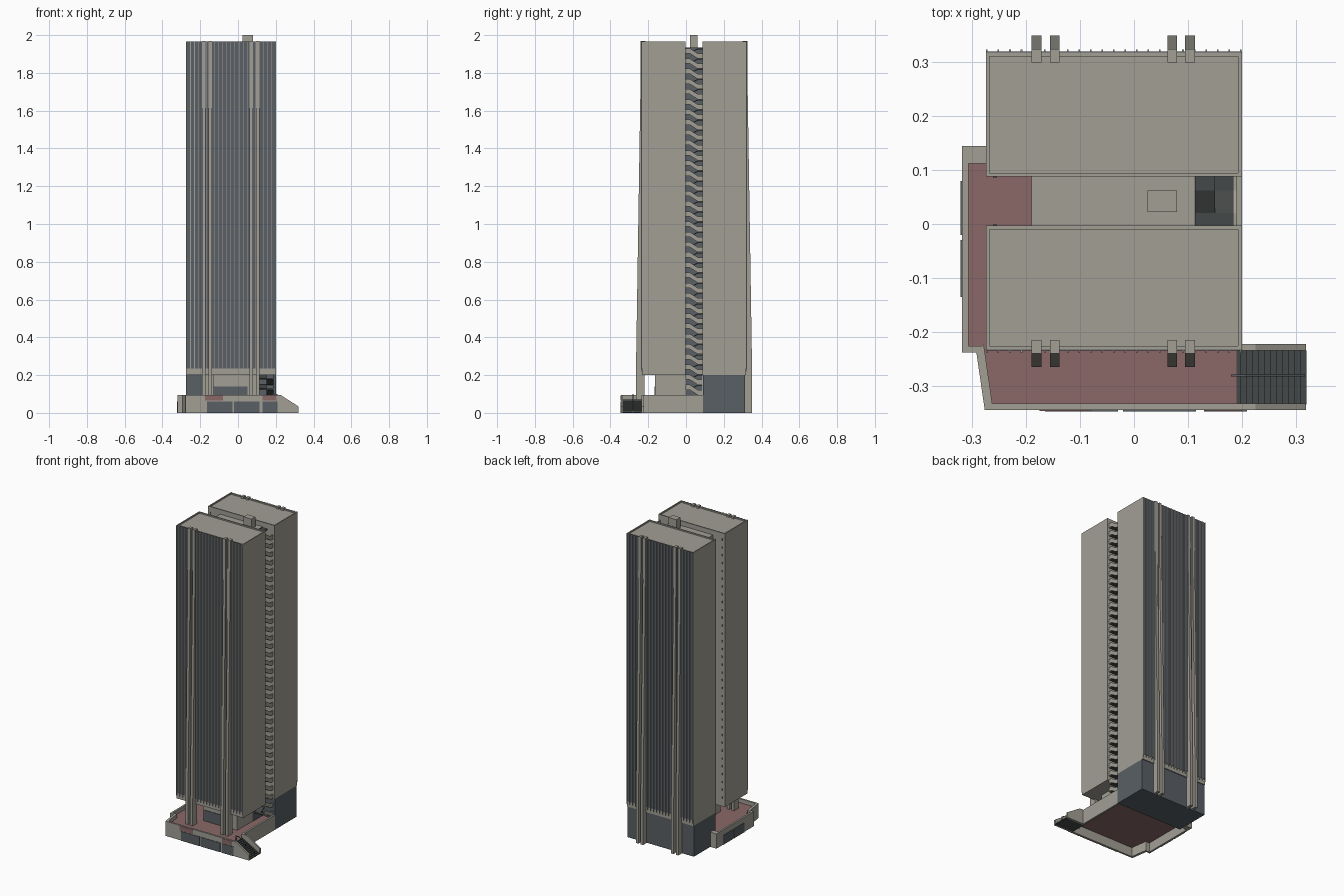
import bpy, bmesh
from mathutils import Vector

if "Cube" in bpy.data.objects:
    bpy.data.objects.remove(bpy.data.objects["Cube"], do_unlink=True)


def material(name, rgb):
    m = bpy.data.materials.new(name)
    m.use_nodes = True
    m.diffuse_color = (*rgb, 1)
    bsdf = m.node_tree.nodes["Principled BSDF"]
    bsdf.inputs["Base Color"].default_value = (*rgb, 1)
    bsdf.inputs["Roughness"].default_value = 0.8
    return m


CONCRETE = material("warm grey concrete", (0.36, 0.345, 0.30))
GLASS = material("dark blue grey glass", (0.10, 0.115, 0.13))
PAVING = material("dull red paving", (0.26, 0.14, 0.14))
SHADE = material("charcoal treads", (0.06, 0.065, 0.065))

MID_Y = 0.0425                      # plane between the two slabs
WEST, EAST = -0.275, 0.2            # slab ends
ROOF, SOFFIT, DECK, RAIL = 1.965, 0.2, 0.07, 0.095


class Part:
    """Collects boxes and prisms into one named object."""

    def __init__(self, name, mat):
        self.name, self.mat, self.bm = name, mat, bmesh.new()

    def prism(self, pts, axis, a, b):
        """Extrude a 2D outline along the axis from a to b."""
        def place(p, h):
            c = list(p)
            c.insert(axis, h)
            return self.bm.verts.new(c)
        face = self.bm.faces.new([place(p, a) for p in pts])
        ext = bmesh.ops.extrude_face_region(self.bm, geom=[face])
        move = [0, 0, 0]
        move[axis] = b - a
        bmesh.ops.translate(self.bm, vec=move, verts=[
            v for v in ext["geom"] if isinstance(v, bmesh.types.BMVert)])
        return self

    def box(self, x0, x1, y0, y1, z0, z1):
        return self.prism([(x0, y0), (x1, y0), (x1, y1), (x0, y1)], 2, z0, z1)

    def wall(self, p, q, t, z0, z1):
        """Straight wall from p to q, thickened to the left of its direction."""
        p, q = Vector(p), Vector(q)
        n = (q - p).orthogonal().normalized() * t
        return self.prism([p, q, q + n, p + n], 2, z0, z1)

    def done(self, mirror=False):
        if mirror:
            copy = bmesh.ops.duplicate(self.bm, geom=self.bm.faces[:])["geom"]
            for v in copy:
                if isinstance(v, bmesh.types.BMVert):
                    v.co.y = 2 * MID_Y - v.co.y
        bmesh.ops.recalc_face_normals(self.bm, faces=self.bm.faces[:])
        mesh = bpy.data.meshes.new(self.name)
        self.bm.to_mesh(mesh)
        self.bm.free()
        mesh.materials.append(self.mat)
        obj = bpy.data.objects.new(self.name, mesh)
        bpy.context.collection.objects.link(obj)


# Twin tower slabs with a shallow roof parapet
slabs = Part("tower_slabs", CONCRETE)
slabs.box(WEST, EAST, -0.233, -0.003, SOFFIT, ROOF - 0.008)
for y in (-0.233, -0.010):
    slabs.box(WEST, EAST, y, y + 0.007, ROOF - 0.008, ROOF)
for x in (WEST, EAST - 0.007):
    slabs.box(x, x + 0.007, -0.226, -0.010, ROOF - 0.008, ROOF)
slabs.done(mirror=True)

# Glazed outer facades and their thin fins
Part("facade_glass", GLASS).box(WEST, EAST, -0.235, -0.233, 0.235, ROOF).done(True)
fins = Part("facade_fins", CONCRETE)
count = 22
for i in range(count + 1):
    x = WEST + 0.002 + (EAST - WEST - 0.004) * i / count
    fins.box(x - 0.0015, x + 0.0015, -0.239, -0.235, 0.22, ROOF)
fins.done(True)

# Tapered piers in pairs
for name, foot, mirrored in (("front_piers", DECK, False), ("back_piers", 0, True)):
    piers = Part(name, CONCRETE)
    profile = [(-0.215, 1.97), (-0.24, 1.97), (-0.24, 1.8), (-0.265, 0.22),
               (-0.265, foot), (-0.22, foot)]
    if mirrored:
        profile = [(2 * MID_Y - y, z) for y, z in profile]
    for x in (-0.181, -0.147, 0.071, 0.104):
        piers.prism(profile, 0, x - 0.009, x + 0.009)
    piers.done()

# Service core, lobby and roof house
core = Part("service_core", CONCRETE)
core.box(-0.19, 0.112, -0.003, 0.088, DECK, 1.935)
core.box(0.025, 0.08, 0.022, 0.062, 1.935, 2.0)
core.done()
Part("lobby", CONCRETE).box(-0.13, 0.11, -0.165, -0.003, DECK, SOFFIT).done()
Part("lobby_window", GLASS).box(-0.13, 0.05, -0.168, -0.165, DECK, 0.14).done()

# Small windows on the inner slab walls, beside the open slot
slits = Part("slot_windows", SHADE)
floors = 34
for i in range(floors):
    z = 0.25 + i * (ROOF - 0.3) / (floors - 1)
    slits.box(-0.262, -0.254, -0.003, -0.001, z, z + 0.014)
slits.done(True)

# Open stair: solid balustrades outside, return flights inside
pitch = (1.93 - RAIL) / floors
rails = Part("stair_balustrades", CONCRETE)
treads = Part("stair_flights", SHADE)
for i in range(floors):
    lo = RAIL + i * pitch
    mid, hi = lo + pitch / 2, lo + pitch
    t = pitch * 0.5
    rails.prism([(-0.003, mid), (0.02, mid), (0.062, lo), (0.088, lo),
                 (0.088, lo + t), (0.062, lo + t), (0.02, mid + t),
                 (-0.003, mid + t)], 0, 0.184, 0.19)
    treads.prism([(-0.003, mid), (0.02, mid), (0.062, lo), (0.088, lo),
                  (0.088, lo + 0.006), (0.062, lo + 0.006),
                  (0.02, mid + 0.006), (-0.003, mid + 0.006)], 0, 0.15, 0.184)
    treads.prism([(-0.003, mid), (0.02, mid), (0.062, hi - 0.006), (0.088, hi - 0.006),
                  (0.088, hi), (0.062, hi), (0.02, mid + 0.006),
                  (-0.003, mid + 0.006)], 0, 0.112, 0.15)
rails.done()
treads.done()
Part("stair_back_wall", GLASS).box(0.112, 0.114, -0.003, 0.088, DECK, 1.935).done()

# Glazed base of the back slab
Part("back_base", GLASS).box(WEST, EAST, 0.09, 0.312, 0, SOFFIT).done()

# Podium deck and enclosing walls
outline = [(EAST, 0.09), (EAST, -0.225), (0.22, -0.345), (-0.277, -0.345),
           (-0.293, -0.235), (-0.319, -0.235), (-0.319, 0.145), (WEST, 0.145)]
deck = [(EAST - 0.01, 0.09), (EAST - 0.01, -0.34), (-0.27, -0.34), (-0.285, -0.23),
        (-0.31, -0.23), (-0.31, 0.14), (WEST, 0.14), (WEST, 0.09)]
Part("podium_deck", PAVING).prism(deck, 2, DECK - 0.01, DECK).done()

podium = Part("podium_walls", CONCRETE)
podium.box(EAST - 0.012, EAST, -0.23, 0.09, 0, RAIL)
podium.box(-0.277, 0.2, -0.345, -0.333, 0, RAIL)
podium.prism([(-0.277, -0.345), (-0.263, -0.333), (-0.279, -0.223),
              (-0.293, -0.235)], 2, 0, RAIL)
podium.box(-0.319, -0.279, -0.238, -0.226, 0, RAIL)
podium.box(-0.319, -0.307, -0.226, 0.145, 0, RAIL)
podium.box(-0.319, WEST, 0.112, 0.145, 0, RAIL)
podium.done()

# Thin panels on the podium faces
panels = Part("podium_panels", GLASS)
for x0, x1 in ((-0.165, -0.03), (-0.02, 0.115), (0.13, 0.21)):
    panels.box(x0, x1, -0.348, -0.345, 0, 0.06)
for y0, y1 in ((-0.135, -0.03), (-0.02, 0.08)):
    panels.box(-0.322, -0.319, y0, y1, 0, 0.06)
panels.done()
red = Part("podium_red_panels", PAVING)
for x0, x1 in ((-0.175, -0.08), (0.13, 0.2)):
    red.box(x0, x1, -0.347, -0.345, 0.065, 0.092)
red.done()

# Entrance steps with sloping side walls and handrails
steps = Part("entrance_steps", SHADE)
n = 12
for i in range(n):
    x = 0.188 + i * 0.011
    steps.box(x, x + 0.011, -0.335, -0.235, 0, DECK * (1 - i / n))
steps.done()
sides = Part("step_walls", CONCRETE)
for y in (-0.345, -0.235):
    sides.prism([(0.19, 0), (0.319, 0), (0.319, 0.035), (0.225, RAIL),
                 (0.19, RAIL)], 1, y, y + 0.012)
sides.done()
handrail = Part("step_handrail", GLASS)
handrail.prism([(0.18, 0.1), (0.205, 0.1), (0.317, 0.03), (0.317, 0.026),
                (0.205, 0.095), (0.18, 0.095)], 1, -0.283, -0.279)
for x, z in ((0.182, 0.097), (0.25, 0.068), (0.314, 0.028)):
    handrail.box(x - 0.002, x + 0.002, -0.283, -0.279, 0, z)
handrail.done()
